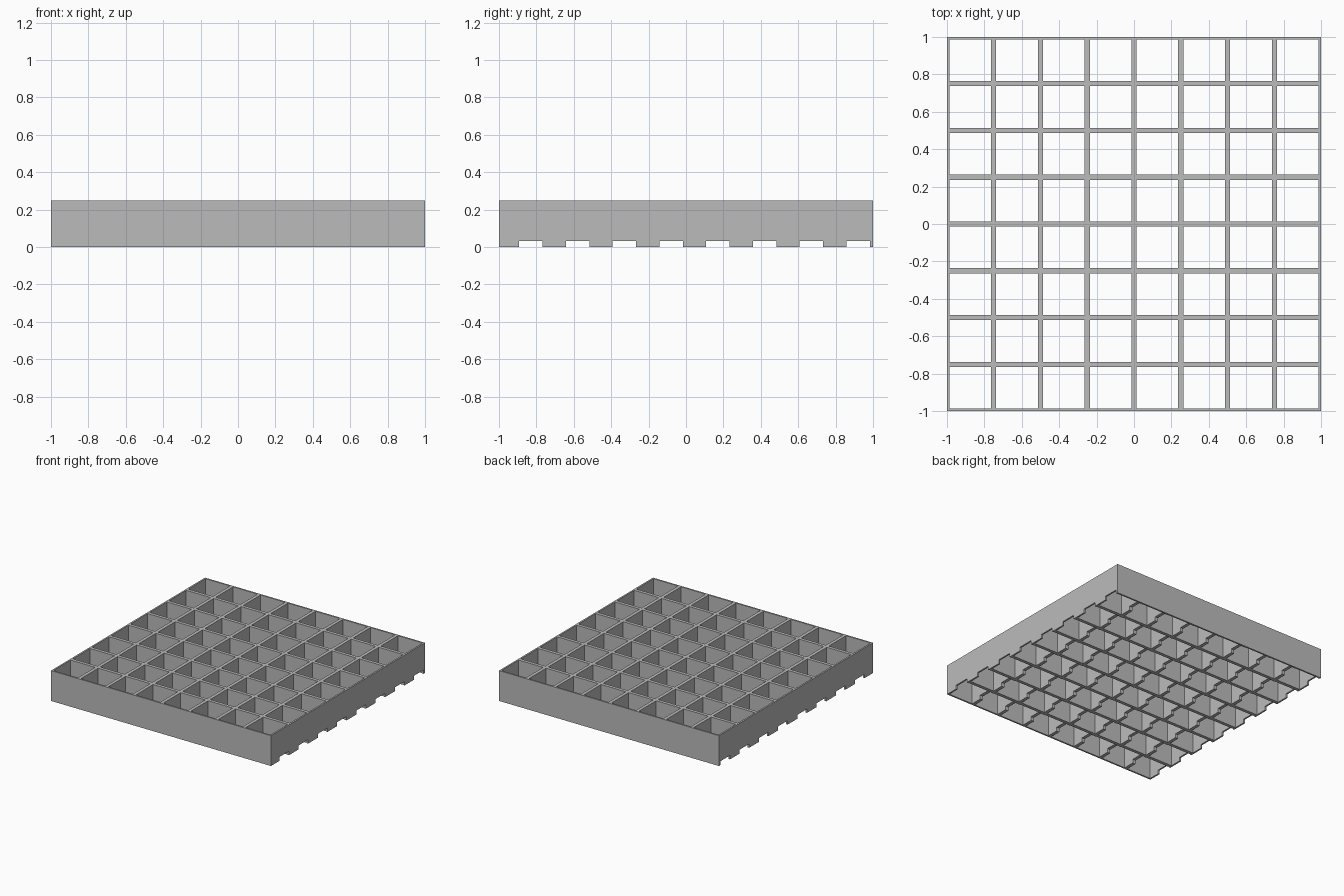
import bpy
import bmesh

cube = bpy.data.objects.get("Cube")
if cube:
    bpy.data.objects.remove(cube, do_unlink=True)

CELLS = 8
PITCH = 2 / CELLS
HALF_WALL = 0.0135
HEIGHT = 0.249
NOTCH_HEIGHT = 0.032
NOTCH_START, NOTCH_END = 0.108, 0.233   # measured from each wall centre

grey = bpy.data.materials.new("grey")
grey.use_nodes = True
colour = (0.5, 0.5, 0.5, 1)
grey.diffuse_color = colour
grey.node_tree.nodes["Principled BSDF"].inputs["Base Color"].default_value = colour


def spans(offsets, kinds):
    """Cut the full width into repeated spans: edge positions and what each span is."""
    edges, labels = [-1.0], []
    for c in range(CELLS):
        start = -1 + c * PITCH
        for offset, kind in zip(offsets, kinds):
            edges.append(start + offset)
            labels.append(kind)
        edges.append(start + PITCH)
        labels.append("wall")
    return edges, labels


xs, x_kind = spans([HALF_WALL, PITCH - HALF_WALL], ["wall", "open"])
ys, y_kind = spans(
    [HALF_WALL, NOTCH_START, NOTCH_END, PITCH - HALF_WALL],
    ["wall", "open", "notch", "open"])
zs = [0, NOTCH_HEIGHT, HEIGHT]
sizes = (len(x_kind), len(y_kind), 2)


def solid(i, j, k):
    if not all(0 <= n < s for n, s in zip((i, j, k), sizes)):
        return False
    if y_kind[j] == "wall":
        return True                      # cross walls run uncut
    if x_kind[i] != "wall":
        return False                     # open cell
    return not (k == 0 and y_kind[j] == "notch")


# Lattice: skin the boundary of the solid spans
bm = bmesh.new()
verts = {}


def vert(key):
    if key not in verts:
        verts[key] = bm.verts.new((xs[key[0]], ys[key[1]], zs[key[2]]))
    return verts[key]


for i in range(sizes[0]):
    for j in range(sizes[1]):
        for k in range(sizes[2]):
            if not solid(i, j, k):
                continue
            for axis in range(3):
                for side in (0, 1):
                    near = [i, j, k]
                    near[axis] += 1 if side else -1
                    if solid(*near):
                        continue
                    corners = []
                    for a, b in ((0, 0), (1, 0), (1, 1), (0, 1)):
                        key = [i, j, k]
                        key[axis] += side
                        key[(axis + 1) % 3] += a
                        key[(axis + 2) % 3] += b
                        corners.append(vert(tuple(key)))
                    bm.faces.new(corners if side else corners[::-1])

mesh = bpy.data.meshes.new("notched_grid")
bm.to_mesh(mesh)
bm.free()
mesh.materials.append(grey)
grid = bpy.data.objects.new("notched_grid", mesh)
bpy.context.collection.objects.link(grid)
